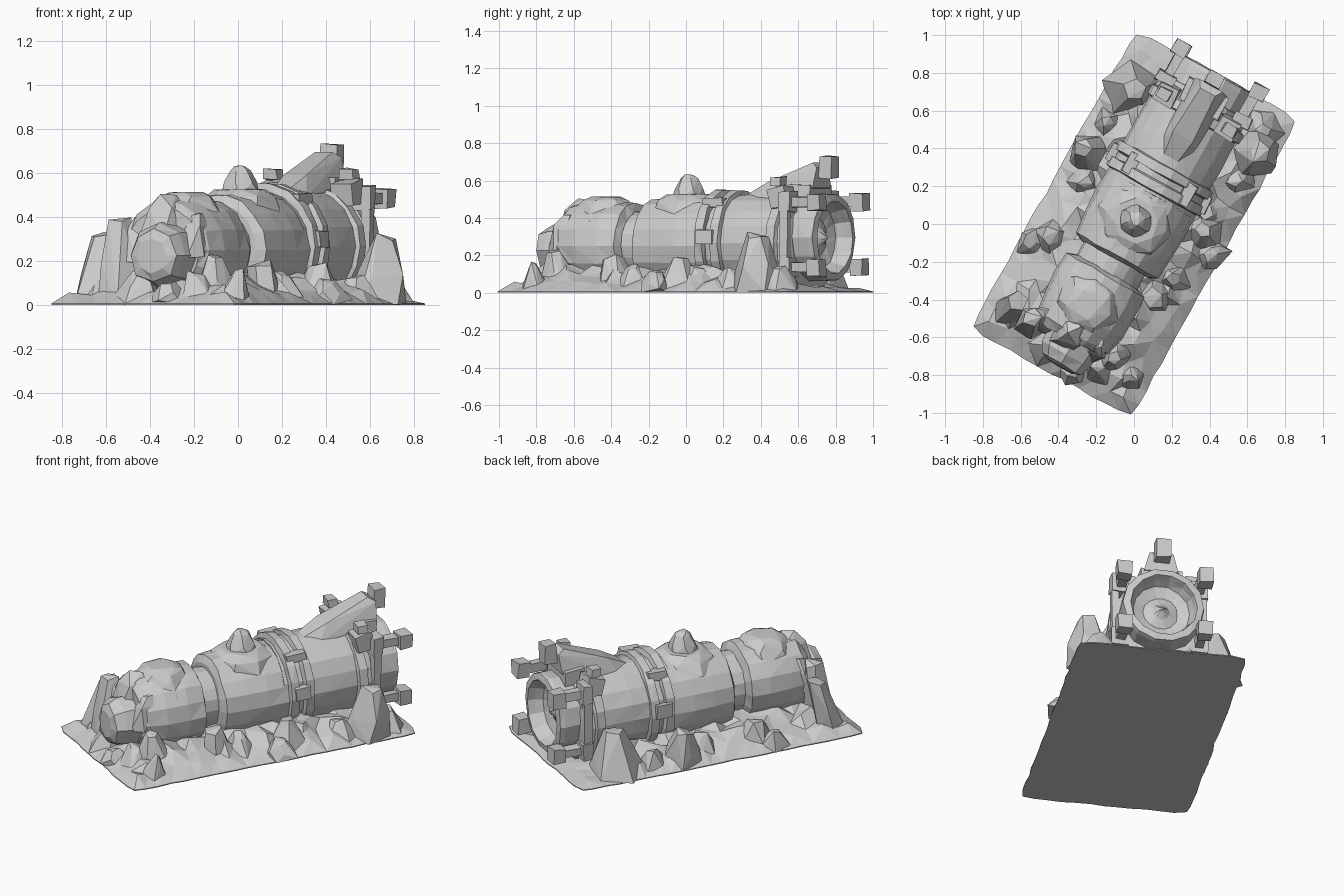
import bpy, bmesh, math, random
from mathutils import Vector, Matrix

random.seed(4)
if "Cube" in bpy.data.objects:
    bpy.data.objects.remove(bpy.data.objects["Cube"])

stone = bpy.data.materials.new("stone_grey")
stone.use_nodes = True
GREY = (0.6, 0.6, 0.6, 1)
stone.diffuse_color = GREY
stone.node_tree.nodes["Principled BSDF"].inputs["Base Color"].default_value = GREY

TURN = Matrix.Rotation(math.radians(-29.2), 4, 'Z')   # the tube lies diagonally
AXIS_Z = 0.265
jit = lambda a: random.uniform(-a, a)


def finish(name, bm, turn=True):
    bmesh.ops.recalc_face_normals(bm, faces=bm.faces)
    if turn:
        bm.transform(TURN)
    me = bpy.data.meshes.new(name)
    bm.to_mesh(me)
    bm.free()
    me.materials.append(stone)
    ob = bpy.data.objects.new(name, me)
    bpy.context.collection.objects.link(ob)
    return ob


def revolve(name, profile, z=AXIS_Z, sides=18, rough=0.004, x=0):
    """Closed body turned round the long axis from (along, radius) points."""
    bm = bmesh.new()
    rings = []
    for along, r in profile:
        ring = []
        for i in range(sides):
            a = 2 * math.pi * i / sides
            rr = r + jit(rough)
            ring.append(bm.verts.new((x + rr * math.cos(a), along + jit(rough),
                                      max(0.004, z + rr * math.sin(a)))))
        rings.append(ring)
    for A, B in zip(rings, rings[1:]):
        for i in range(sides):
            j = (i + 1) % sides
            bm.faces.new((A[i], A[j], B[j], B[i]))
    bm.faces.new(rings[0])
    bm.faces.new(rings[-1])
    bmesh.ops.triangulate(bm, faces=[f for f in bm.faces if len(f.verts) == 4])
    return finish(name, bm)


def hull(name, points, turn=True):
    bm = bmesh.new()
    for p in points:
        bm.verts.new(p)
    res = bmesh.ops.convex_hull(bm, input=bm.verts)
    junk = [g for g in res["geom_interior"] + res["geom_unused"]
            if isinstance(g, bmesh.types.BMVert) and g.is_valid]
    bmesh.ops.delete(bm, geom=list(set(junk)), context='VERTS')
    return finish(name, bm, turn)


def stack(name, x, y, levels, sides=7, rough=0.12, turn=True, lean=(0, 0)):
    """Convex lump built from (z, radius) levels."""
    pts = []
    z0 = levels[0][0]
    for z, r in levels:
        off = random.random()
        for i in range(sides):
            a = 2 * math.pi * (i + off) / sides
            rr = r * (1 + jit(rough))
            pts.append((x + rr * math.cos(a) + lean[0] * (z - z0),
                        y + rr * math.sin(a) + lean[1] * (z - z0), z + jit(rough * 0.1)))
    return hull(name, [(p[0], p[1], max(p[2], 0.002)) for p in pts], turn)


def block(name, c, size, tilt=0.0, rough=0.006):
    bm = bmesh.new()
    bmesh.ops.create_cube(bm, size=1)
    bm.transform(Matrix.Translation(c) @ Matrix.Rotation(tilt, 4, 'X')
                 @ Matrix.Diagonal((*size, 1)))
    for v in bm.verts:
        v.co += Vector((jit(rough), jit(rough), jit(rough)))
    return finish(name, bm)


# Rugged ground slab, rising towards the tube and low at the open end
HX, HY = 0.488, 0.905
bm = bmesh.new()
bmesh.ops.create_grid(bm, x_segments=12, y_segments=22, size=1)
for v in bm.verts:
    edge = v.is_boundary
    v.co.x *= HX
    v.co.y *= HY
    d = min(HX - abs(v.co.x), HY - abs(v.co.y))
    corner = max(0, abs(v.co.x) / HX + abs(v.co.y) / HY - 1.9)
    v.co.x *= 1 - corner * 0.3
    v.co.y *= 1 - corner * 0.25
    if edge:
        v.co += Vector((jit(0.006), jit(0.006), 0.006))
    else:
        k = min(d / 0.2, 1) * (0.35 if v.co.y > 0.72 else 1)
        v.co.z = 0.012 + 0.13 * k * random.uniform(0.55, 1.1)
        v.co += Vector((jit(0.02), jit(0.02), 0))
bmesh.ops.triangulate(bm, faces=bm.faces[:])
rim = [e for e in bm.edges if e.is_boundary]
low = bmesh.ops.extrude_edge_only(bm, edges=rim)["geom"]
for v in low:
    if isinstance(v, bmesh.types.BMVert):
        v.co.z = 0
bmesh.ops.holes_fill(bm, edges=[e for e in bm.edges if e.is_boundary])
finish("ground", bm)

# Tube sections
revolve("front_drum", [(-0.70, 0.19), (-0.66, 0.225), (-0.56, 0.238), (-0.42, 0.243),
                       (-0.31, 0.235), (-0.29, 0.19)], z=0.25, sides=16, rough=0.007)
revolve("front_cap", [(-0.85, 0.08), (-0.835, 0.12), (-0.78, 0.145), (-0.72, 0.15),
                      (-0.66, 0.15)], z=0.225, sides=8, rough=0.006, x=0.025)
revolve("neck", [(-0.32, 0.185), (-0.15, 0.185)], z=0.25)
revolve("middle_drum", [(-0.21, 0.21), (-0.19, 0.25), (-0.06, 0.262), (0.07, 0.265),
                        (0.20, 0.262)], z=0.25)
revolve("back_drum", [(0.18, 0.255), (0.32, 0.26), (0.46, 0.265), (0.60, 0.26), (0.72, 0.255)])
for i, v in enumerate((0.20, 0.295)):
    revolve(f"band_{i}", [(v, 0.26), (v + 0.005, 0.288), (v + 0.055, 0.288), (v + 0.06, 0.26)])
revolve("back_collar", [(0.63, 0.25), (0.64, 0.28), (0.69, 0.28), (0.70, 0.26), (0.73, 0.255),
                        (0.74, 0.27), (0.77, 0.27), (0.78, 0.24)])
# Open end with a recessed dish
revolve("end_ring", [(0.76, 0.235), (0.88, 0.238), (0.905, 0.235), (0.912, 0.195), (0.87, 0.185),
                     (0.825, 0.165), (0.805, 0.10), (0.825, 0.05), (0.865, 0.006)],
        z=0.295, sides=14, rough=0.003)

# Hatches on the drums
stack("middle_hatch_plate", 0, 0.02, [(0.42, 0.21), (0.49, 0.175), (0.525, 0.12)], sides=8, rough=0.06)
stack("middle_hatch_dome", 0, 0.02, [(0.50, 0.095), (0.56, 0.078), (0.61, 0.05), (0.63, 0.025)],
      sides=6, rough=0.05)
stack("front_hatch_plate", 0, -0.49, [(0.38, 0.20), (0.46, 0.155), (0.495, 0.125), (0.51, 0.08)],
      sides=7, rough=0.05)

# Slanting beam with its end block
hull("top_beam", [(s * w, v, z) for s in (-1, 1) for w, v, z in (
    (0.04, 0.39, 0.52), (0.095, 0.47, 0.49), (0.06, 0.53, 0.59), (0.10, 0.83, 0.56),
    (0.07, 0.84, 0.67), (0.045, 0.80, 0.695), (0.10, 0.70, 0.52))])
block("beam_support", (0, 0.76, 0.53), (0.24, 0.13, 0.10))
block("beam_end_block", (0, 0.875, 0.67), (0.09, 0.075, 0.12))

# Clamps round the open end, the same on both sides
for s, side in ((1, "left"), (-1, "right")):
    for z, level in ((0.485, "upper"), (0.135, "lower")):
        block(f"{level}_{side}_rod", (s * 0.225, 0.83, z), (0.05, 0.18, 0.05))
        block(f"{level}_{side}_end_block", (s * 0.235, 0.93, z), (0.085, 0.075, 0.09))
        block(f"{level}_{side}_clamp", (s * 0.23, 0.755, z), (0.10, 0.06, 0.11))
    block(f"{side}_post", (s * 0.255, 0.75, 0.31), (0.04, 0.05, 0.30))
    block(f"{side}_shoulder", (s * 0.185, 0.69, 0.51), (0.11, 0.10, 0.11), tilt=0.2)
    block(f"{side}_shoulder_knob", (s * 0.20, 0.68, 0.595), (0.07, 0.06, 0.05))
    block(f"{side}_band_lug", (s * 0.28, 0.275, 0.30), (0.04, 0.10, 0.08))
    block(f"{side}_band_top_lug", (s * 0.17, 0.275, 0.48), (0.06, 0.12, 0.05))

# Broken hood above the front cap
for i, (u, v, z, r) in enumerate(((-0.16, -0.68, 0.39, 0.075), (-0.01, -0.68, 0.49, 0.10),
                                  (0.14, -0.69, 0.41, 0.075))):
    stack(f"hood_shard_{i}", u, v, [(z - 0.19, r), (z - 0.06, r * 0.85), (z, r * 0.4)],
          sides=5, rough=0.15, lean=(0, 0.25))

# Boulders: x, y, radius, height, top share
boulders = [
    (0.645, 0.38, 0.135, 0.31, 0.42), (0.69, 0.51, 0.10, 0.14, 0.4), (0.56, 0.24, 0.10, 0.13, 0.4),
    (-0.02, 0.71, 0.135, 0.26, 0.5), (-0.23, 0.36, 0.11, 0.22, 0.5), (-0.27, 0.22, 0.10, 0.14, 0.4),
    (-0.13, 0.52, 0.09, 0.11, 0.4), (-0.41, -0.08, 0.11, 0.15, 0.5), (-0.53, -0.10, 0.09, 0.11, 0.4),
    (0.13, -0.36, 0.085, 0.19, 0.65), (0.21, -0.30, 0.09, 0.14, 0.4), (0.36, -0.04, 0.11, 0.18, 0.4),
    (0.40, -0.16, 0.09, 0.11, 0.4), (0.40, 0.08, 0.10, 0.14, 0.4), (-0.67, -0.47, 0.07, 0.32, 0.8),
    (-0.54, -0.54, 0.085, 0.38, 0.6), (-0.46, -0.65, 0.10, 0.15, 0.4), (-0.10, -0.67, 0.11, 0.23, 0.35),
    (-0.02, -0.82, 0.07, 0.15, 0.35), (-0.17, -0.77, 0.10, 0.14, 0.4), (-0.31, -0.76, 0.09, 0.09, 0.4)]
for i, (x, y, r, h, top) in enumerate(boulders):
    stack(f"boulder_{i}", x, y, [(0.004, r * 1.15), (h * 0.45, r * 0.5 * (1.1 + top)), (h, r * top)],
          sides=5, rough=0.2, turn=False, lean=(jit(0.2), jit(0.2)))
